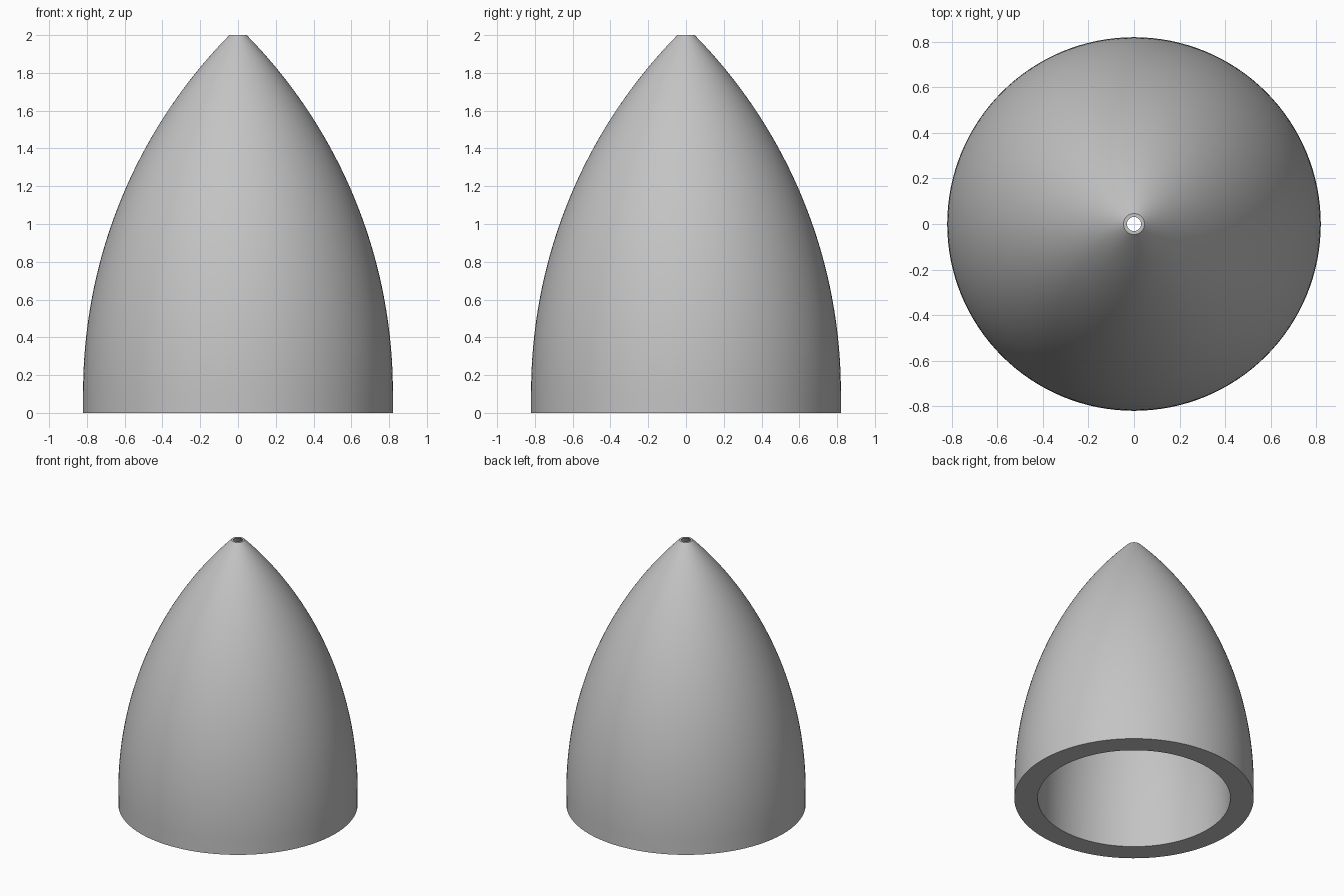
import bpy, bmesh, math

cube = bpy.data.objects.get("Cube")
if cube:
    bpy.data.objects.remove(cube, do_unlink=True)

HEIGHT = 2.0
COLLAR = 0.11      # straight section at the base
SEGMENTS = 128
STEPS = 48


def material(name, rgb):
    mat = bpy.data.materials.new(name)
    mat.use_nodes = True
    mat.diffuse_color = (*rgb, 1)
    mat.node_tree.nodes["Principled BSDF"].inputs["Base Color"].default_value = (*rgb, 1)
    return mat


def ogive(base_r, tip_r):
    """Radius and height pairs: a straight collar, then a tangent arc to the tip."""
    rise, drop = HEIGHT - COLLAR, base_r - tip_r
    arc_r = (rise ** 2 + drop ** 2) / (2 * drop)
    sweep = math.asin(rise / arc_r)
    points = [(base_r, 0.0)]
    for i in range(STEPS + 1):
        a = sweep * i / STEPS
        points.append((base_r - arc_r * (1 - math.cos(a)), COLLAR + arc_r * math.sin(a)))
    return points


def lathe(name, profile, mat):
    """Revolve a closed profile around the z axis."""
    bm = bmesh.new()
    rings = []
    for r, z in profile:
        rings.append([bm.verts.new((r * math.cos(a), r * math.sin(a), z))
                      for a in (math.tau * k / SEGMENTS for k in range(SEGMENTS))])
    for i, ring in enumerate(rings):
        above = rings[(i + 1) % len(rings)]
        for k in range(SEGMENTS):
            n = (k + 1) % SEGMENTS
            bm.faces.new((ring[k], ring[n], above[n], above[k]))
    bmesh.ops.recalc_face_normals(bm, faces=bm.faces)
    mesh = bpy.data.meshes.new(name)
    bm.to_mesh(mesh)
    bm.free()
    mesh.materials.append(mat)
    obj = bpy.data.objects.new(name, mesh)
    bpy.context.collection.objects.link(obj)
    bpy.ops.object.select_all(action="DESELECT")
    obj.select_set(True)
    bpy.context.view_layer.objects.active = obj
    bpy.ops.object.shade_smooth_by_angle(angle=math.radians(30))
    return obj


# Hollow cone: outer wall up, rim of the tip hole, inner wall back down, base ring
outer = ogive(0.82, 0.046)
inner = ogive(0.66, 0.031)
lathe("nose_cone_shell", outer + inner[::-1], material("light_grey", (0.55, 0.55, 0.55)))
